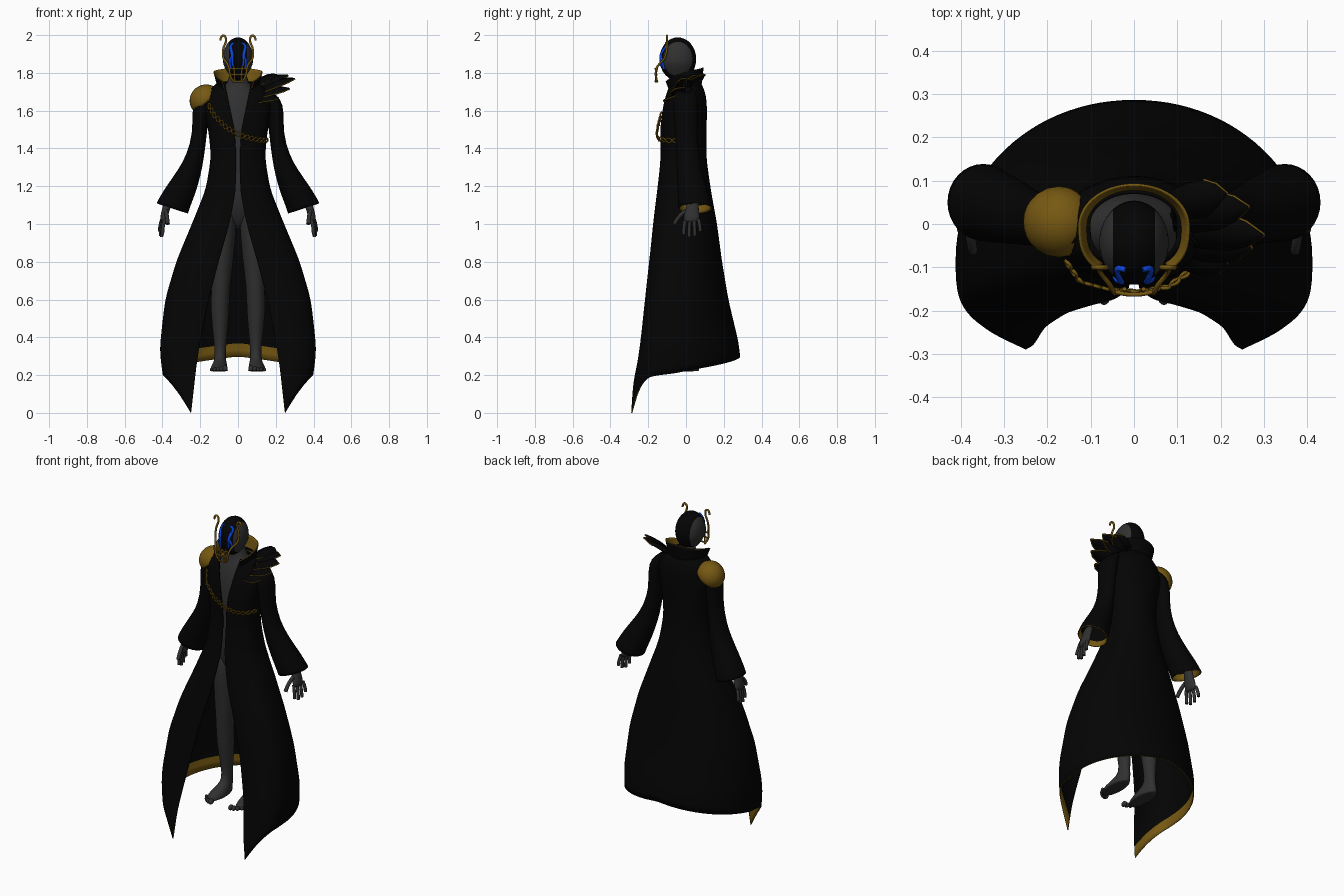
import bpy, bmesh, math
from mathutils import Vector, Matrix

if "Cube" in bpy.data.objects:
    bpy.data.objects.remove(bpy.data.objects["Cube"])


def material(name, rgb):
    m = bpy.data.materials.new(name)
    m.use_nodes = True
    m.diffuse_color = (*rgb, 1)
    bsdf = next(n for n in m.node_tree.nodes if n.type == 'BSDF_PRINCIPLED')
    bsdf.inputs["Base Color"].default_value = (*rgb, 1)
    bsdf.inputs["Roughness"].default_value = 0.8
    return m


BLACK = material("black cloth", (0.0012, 0.0012, 0.0012))
GOLD = material("dark gold", (0.18, 0.098, 0.006))
GREY = material("charcoal skin", (0.03, 0.03, 0.03))
BLUE = material("glowing blue", (0.004, 0.06, 0.75))
LINED = [BLACK, BLACK, BLACK, GOLD]   # faces of index 1 get a gold inside


def finish(bm, name, mats, mirror=False, subsurf=0, lining=0):
    me = bpy.data.meshes.new(name)
    for f in bm.faces:
        f.smooth = True
    bm.to_mesh(me)
    bm.free()
    for m in mats:
        me.materials.append(m)
    ob = bpy.data.objects.new(name, me)
    bpy.context.collection.objects.link(ob)
    if mirror:
        ob.modifiers.new("mirror", 'MIRROR')
    if subsurf:
        sub = ob.modifiers.new("smooth", 'SUBSURF')
        sub.levels = sub.render_levels = subsurf
        sub.boundary_smooth = 'PRESERVE_CORNERS'
    if lining:
        sol = ob.modifiers.new("thickness", 'SOLIDIFY')
        sol.thickness = 0.006
        sol.offset = -1
        sol.material_offset = sol.material_offset_rim = lining


def loft(name, rows, mats, n=16, close=True, **kw):
    """Skin elliptical rings (x, y, z, rx, ry, slope) listed from top to bottom."""
    bm = bmesh.new()
    rings = []
    for x, y, z, rx, ry, *slope in rows:
        k = slope[0] if slope else 0
        ring = []
        for j in range(n):
            a = math.tau * j / n
            dx = rx * math.cos(a)
            ring.append(bm.verts.new((x + dx, y + ry * math.sin(a), z + k * dx)))
        rings.append(ring)
    for i, (r0, r1) in enumerate(zip(rings, rings[1:])):
        for j in range(n):
            k = (j + 1) % n
            f = bm.faces.new((r0[j], r1[j], r1[k], r0[k]))
            if not close and i == len(rings) - 2:
                f.material_index = 1
    if close:
        bm.faces.new(rings[0])
        bm.faces.new(rings[-1][::-1])
    finish(bm, name, mats, **kw)


def grid(name, points, mats, band=0, **kw):
    """Skin rows of points from bottom to top; the lowest rows form the lined band."""
    bm = bmesh.new()
    rows = [[bm.verts.new(p) for p in r] for r in points]
    for i, (r0, r1) in enumerate(zip(rows, rows[1:])):
        for j in range(len(r0) - 1):
            f = bm.faces.new((r0[j], r0[j + 1], r1[j + 1], r1[j]))
            f.material_index = 1 if i < band else 0
    finish(bm, name, mats, **kw)


def tube(name, pts, r, mat, mirror=False, smooth=True):
    cu = bpy.data.curves.new(name, 'CURVE')
    cu.dimensions = '3D'
    cu.bevel_depth = r
    cu.bevel_resolution = 2
    cu.resolution_u = 5
    cu.use_fill_caps = True
    sp = cu.splines.new('NURBS' if smooth else 'POLY')
    sp.points.add(len(pts) - 1)
    for p, q in zip(sp.points, pts):
        p.co = (*q, 1)
    if smooth:
        sp.order_u = 3
        sp.use_endpoint_u = True
    cu.materials.append(mat)
    ob = bpy.data.objects.new(name, cu)
    bpy.context.collection.objects.link(ob)
    bpy.ops.object.select_all(action='DESELECT')
    ob.select_set(True)
    bpy.context.view_layer.objects.active = ob
    bpy.ops.object.convert(target='MESH')
    if mirror:
        bpy.context.object.modifiers.new("mirror", 'MIRROR')


def lerp(table, t):
    t = min(max(t, table[0][0]), table[-1][0])
    for a, b in zip(table, table[1:]):
        if t <= b[0]:
            k = (t - a[0]) / (b[0] - a[0])
            return [p + (q - p) * k for p, q in zip(a[1:], b[1:])]


def section(u, z, width, front, back, gap, mid, power=.7, curl=0):
    """Point on an open-fronted outline; u runs from front edge to centre back."""
    a0 = math.asin(min(gap / width, 0.95))
    a = a0 + (math.pi - a0) * u
    c = math.cos(a)
    if c > 0:
        y = mid - (mid - front) * (c / math.cos(a0)) ** power
    else:
        y = mid - (back - mid) * c
    y += curl * max(0, 1 - u * 7) ** 2
    return (width * math.sin(a) if u < 1 else 0, y, z)


# Long open coat: height, half width, front, back, half gap, widest depth, squareness, curl
COAT = [(0, .37, -.29, .29, .25, -.08, .45, 0), (.17, .393, -.284, .29, .23, -.08, .45, .005),
        (.25, .408, -.275, .29, .22, -.08, .45, .015),
        (.35, .415, -.262, .285, .205, -.08, .48, .025),
        (.6, .387, -.235, .225, .155, -.065, .55, .03),
        (.81, .325, -.208, .19, .1, -.05, .6, .02), (1.0, .245, -.18, .165, .045, -.03, .65, .005),
        (1.18, .172, -.152, .132, .012, -.02, .7, 0), (1.35, .143, -.133, .108, .01, -.02, .7, 0),
        (1.48, .155, -.138, .108, .015, -.02, .7, 0), (1.6, .178, -.127, .112, .04, -.015, .7, 0),
        (1.68, .178, -.108, .108, .058, -.01, .7, 0), (1.72, .15, -.095, .098, .065, -.005, .7, 0),
        (1.755, .105, -.08, .075, .07, 0, .7, 0)]
HEM = [(0, 0), (.06, .055), (.12, .105), (.19, .15), (.27, .185), (.5, .227), (.75, .265), (1, .3)]
COLS, ROWS = 24, 26
coat = []
for i in range(-1, ROWS + 1):
    row = []
    for j in range(COLS + 1):
        u = (j / COLS) ** 1.2
        hem = lerp(HEM, u)[0]
        z = hem if i < 0 else hem + .075 + (1.755 - hem - .075) * i / ROWS
        row.append(section(u, z, *lerp(COAT, z)))
    coat.append(row)
grid("coat", coat, LINED, band=1, mirror=True, subsurf=1, lining=2)

# Standing collar with gold inside, higher at the back
collar = []
for t in (0, .35, .7, 1):
    row = []
    for j in range(15):
        u = j / 14
        z = 1.715 + .015 * u + t * (.04 + .04 * min(1, u * 2.5) + .02 * u)
        row.append(section(u, z, .108 + .022 * t, -.092 - .016 * t,
                           .082 + .012 * t, .074 + .01 * t, -.005))
    collar.append(row)
grid("collar", collar, [BLACK, GOLD], mirror=True, subsurf=1, lining=1)

# Flared sleeves
loft("sleeves", [(.15, -.005, 1.715, .03, .04, -.5), (.178, -.005, 1.68, .052, .068, -.4),
                 (.198, 0, 1.6, .046, .068, 0), (.202, 0, 1.48, .038, .06, .1),
                 (.225, .01, 1.36, .046, .062, .2), (.257, .02, 1.27, .06, .07, .3),
                 (.302, .035, 1.18, .076, .081, .33), (.335, .045, 1.115, .082, .089, .33),
                 (.348, .05, 1.083, .085, .091, .33)],
     LINED, close=False, mirror=True, subsurf=1, lining=2)

# Bare body, legs and feet
loft("torso", [(0, -.015, 1.82, .045, .05), (0, -.005, 1.74, .052, .056),
               (0, -.01, 1.71, .1, .07), (0, -.015, 1.65, .13, .086),
               (0, -.02, 1.52, .132, .102), (0, -.015, 1.35, .115, .095),
               (0, -.01, 1.2, .125, .105), (0, 0, 1.1, .13, .1), (0, .01, 1.03, .1, .075),
               (0, .015, .97, .04, .04)], [GREY], n=20, subsurf=1)
loft("legs", [(.07, 0, 1.16, .06, .085), (.075, -.005, 1.0, .07, .088),
              (.085, 0, .82, .064, .072), (.092, 0, .66, .047, .053),
              (.096, .015, .54, .052, .058), (.094, .025, .38, .034, .039),
              (.094, .03, .3, .028, .036), (.095, .005, .27, .034, .068),
              (.1, -.035, .245, .045, .108), (.1, -.043, .222, .048, .116),
              (.1, -.043, .22, .045, .11)], [GREY], mirror=True, subsurf=1)
for i in range(5):
    r = .016 - .0018 * i
    x = .069 + .018 * i
    y = -.168 + .0036 * i * i
    loft("toe_%d" % i, [(x, y, .22 + 2 * r, r * .4, r * .5), (x, y, .22 + r * 1.4, r, r * 1.3),
                        (x, y, .22 + r * .5, r, r * 1.4), (x, y, .22, r * .6, r)],
         [GREY], n=8, mirror=True, subsurf=1)

# Hands
loft("palms", [(.362, .04, 1.15, .024, .03), (.38, .033, 1.08, .022, .034),
               (.392, .03, 1.04, .021, .046), (.397, .03, 1.005, .016, .044)],
     [GREY], n=12, mirror=True, subsurf=1)
for i, tip in enumerate((.945, .93, .936, .96)):
    y = -.003 + .023 * i
    x = .388 + .005 * i
    tube("finger_%d" % i, [(x, y, 1.025), (x + .012, y + .006 * (i - 1.5), .985),
                           (x + .012, y + .006 * (i - 1.5), tip)], .0095, GREY, mirror=True)
tube("thumb", [(.382, .0, 1.07), (.376, -.04, 1.045), (.372, -.062, 1.0)], .011, GREY, mirror=True)

# Head: black crown and face, round grey side panels
HC, HR = Vector((0, -.043, 1.873)), Vector((.08, .097, .115))
bm = bmesh.new()
bmesh.ops.create_uvsphere(bm, u_segments=32, v_segments=24, radius=1,
                          matrix=Matrix.Rotation(math.pi / 2, 4, 'Y'))
for f in bm.faces:
    f.material_index = 1 if abs(f.calc_center_median().x) > .6 else 0
for v in bm.verts:
    v.co.x *= 1 - .3 * max(0, -v.co.z - .2)
    v.co = HC + v.co * HR
finish(bm, "head", [BLACK, GREY])


def on_face(x, z, lift=.002):
    k = 1 - (x / HR.x) ** 2 - ((z - HC.z) / HR.z) ** 2
    return (x, HC.y - HR.y * math.sqrt(max(k, 0)) - lift, z)


# Blue face markings and gold mask cage with curled horns
tube("outer_face_markings", [on_face(x, z) for x, z in
     ((.02, 1.958), (.042, 1.95), (.034, 1.91), (.028, 1.885), (.047, 1.86), (.038, 1.82))],
     .0075, BLUE, mirror=True)
tube("inner_face_markings", [on_face(x, z) for x, z in
     ((.036, 1.93), (.026, 1.9), (.03, 1.865), (.026, 1.835))], .006, BLUE, mirror=True)
tube("mask_horns", [(.022, -.152, 1.752), (.04, -.16, 1.775), (.046, -.16, 1.82),
                    (.055, -.14, 1.85), (.08, -.112, 1.875), (.08, -.1, 1.93),
                    (.062, -.1, 1.965), (.066, -.1, 1.997), (.09, -.1, 1.998), (.094, -.1, 1.972)],
     .006, GOLD, mirror=True)
tube("mask_bars", [(.018, -.158, 1.752), (.018, -.164, 1.79), (.022, -.15, 1.835)],
     .005, GOLD, mirror=True)
for i, z in enumerate((1.755, 1.79, 1.822)):
    w = .028 + .01 * i
    tube("mask_crossbar_%d" % i, [(-w, -.155, z), (-w / 2, -.163, z), (w / 2, -.163, z),
                                  (w, -.155, z)], .005, GOLD)

# Domed gold pad on the right shoulder
bm = bmesh.new()
bmesh.ops.create_uvsphere(bm, u_segments=24, v_segments=16, radius=1)
bmesh.ops.delete(bm, geom=[v for v in bm.verts if v.co.z < -.3], context='VERTS')
place = (Matrix.Translation((-.173, .005, 1.657)) @ Matrix.Rotation(math.radians(-38), 4, 'Y')
         @ Matrix.Diagonal((.085, .082, .08, 1)))
bmesh.ops.transform(bm, matrix=place, verts=bm.verts)
finish(bm, "right_shoulder_pad", [GOLD, GOLD], lining=1)

# Layered feather blades with gold edges on the left shoulder
TIPS = [(.215, .07, 1.785), (.265, .04, 1.785), (.3, -.025, 1.768),
        (.272, -.055, 1.715), (.215, -.09, 1.665)]
for i, tip in enumerate(TIPS):
    tip = Vector(tip)
    root = Vector((.09, .045 - .026 * i, 1.735 - .021 * i))
    side = Vector((-.005, .042, .016))
    rows = []
    for t, w in ((0, .8), (.3, 1), (.6, 1), (.82, .65), (1, .03)):
        c = root.lerp(tip, t) + Vector((0, 0, .008 * math.sin(math.pi * t)))
        rows.append((c - side * w, c + Vector((0, -.003, .004)) * w, c + side * w))
    grid("feather_%d" % i, rows, [BLACK, BLACK], lining=1)
    tube("feather_trim_%d" % i, [r[0] for r in rows] + [r[2] for r in reversed(rows[2:])],
         .0035, GOLD, smooth=False)

# Twisted chain across the chest
PATH = [(0, -.158, -.085, 1.635), (.16, -.125, -.133, 1.575), (.36, -.062, -.15, 1.51),
        (.56, .01, -.156, 1.47), (.74, .08, -.145, 1.45), (.88, .13, -.108, 1.443),
        (1, .158, -.035, 1.44)]
for name, sign in (("chain_strand_a", 1), ("chain_strand_b", -1)):
    strand = []
    for i in range(97):
        p = Vector(lerp(PATH, i / 96))
        wave = sign * math.sin(i * math.pi / 6)
        strand.append(p + Vector((.005, -.002, .012)) * wave)
    tube(name, strand, .0042, GOLD, smooth=False)
